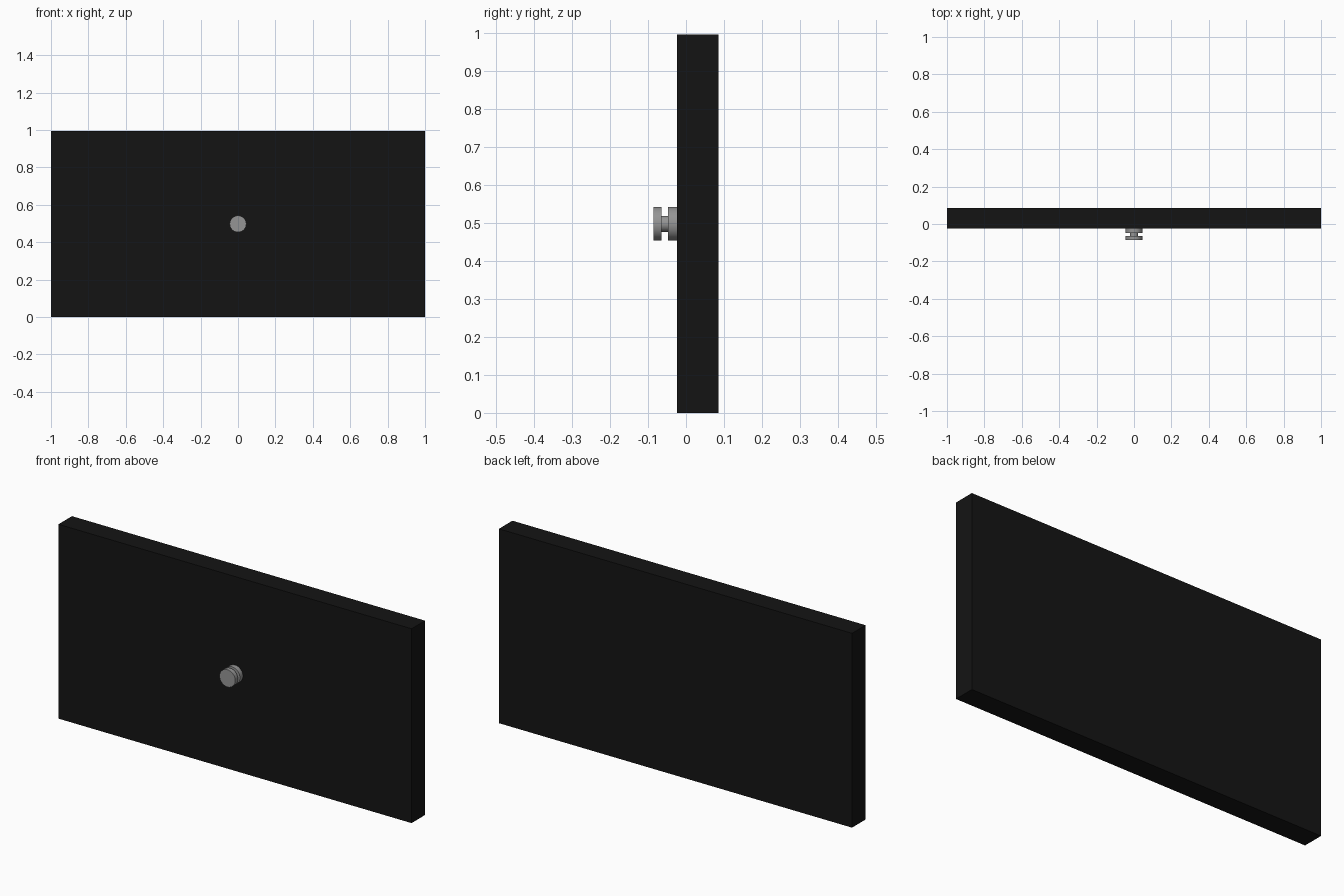
import bpy
import math

if "Cube" in bpy.data.objects:
    bpy.data.objects.remove(bpy.data.objects["Cube"])

MID_Z = 0.4975


def cylinder(name, radius, y0, y1):
    bpy.ops.mesh.primitive_cylinder_add(
        vertices=32, radius=radius, depth=y1 - y0,
        location=(0, (y0 + y1) / 2, MID_Z), rotation=(math.pi / 2, 0, 0))
    ob = bpy.context.object
    ob.name = name
    bpy.ops.object.shade_smooth_by_angle(angle=math.radians(35))
    ob.data.materials.append(metal)
    return ob


def material(name, color):
    mat = bpy.data.materials.new(name)
    mat.diffuse_color = color
    mat.use_nodes = True
    mat.node_tree.nodes["Principled BSDF"].inputs["Base Color"].default_value = mat.diffuse_color
    return mat


black = material("black", (0.007, 0.007, 0.007, 1))
metal = material("grey_metal", (0.3, 0.3, 0.3, 1))

# Flat drawer front panel
Y0, Y1 = -0.024, 0.085
bpy.ops.mesh.primitive_cube_add(size=1, location=(0, (Y0 + Y1) / 2, MID_Z))
panel = bpy.context.object
panel.name = "panel"
panel.scale = (2, Y1 - Y0, 2 * MID_Z)
bpy.ops.object.transform_apply(location=False, rotation=False, scale=True)
panel.data.materials.append(black)

# Spool-shaped knob: base plate, neck, front plate
cylinder("knob_base", 0.0445, -0.048, Y0)
cylinder("knob_neck", 0.021, -0.064, -0.048)
cylinder("knob_front", 0.0445, -0.086, -0.064)
